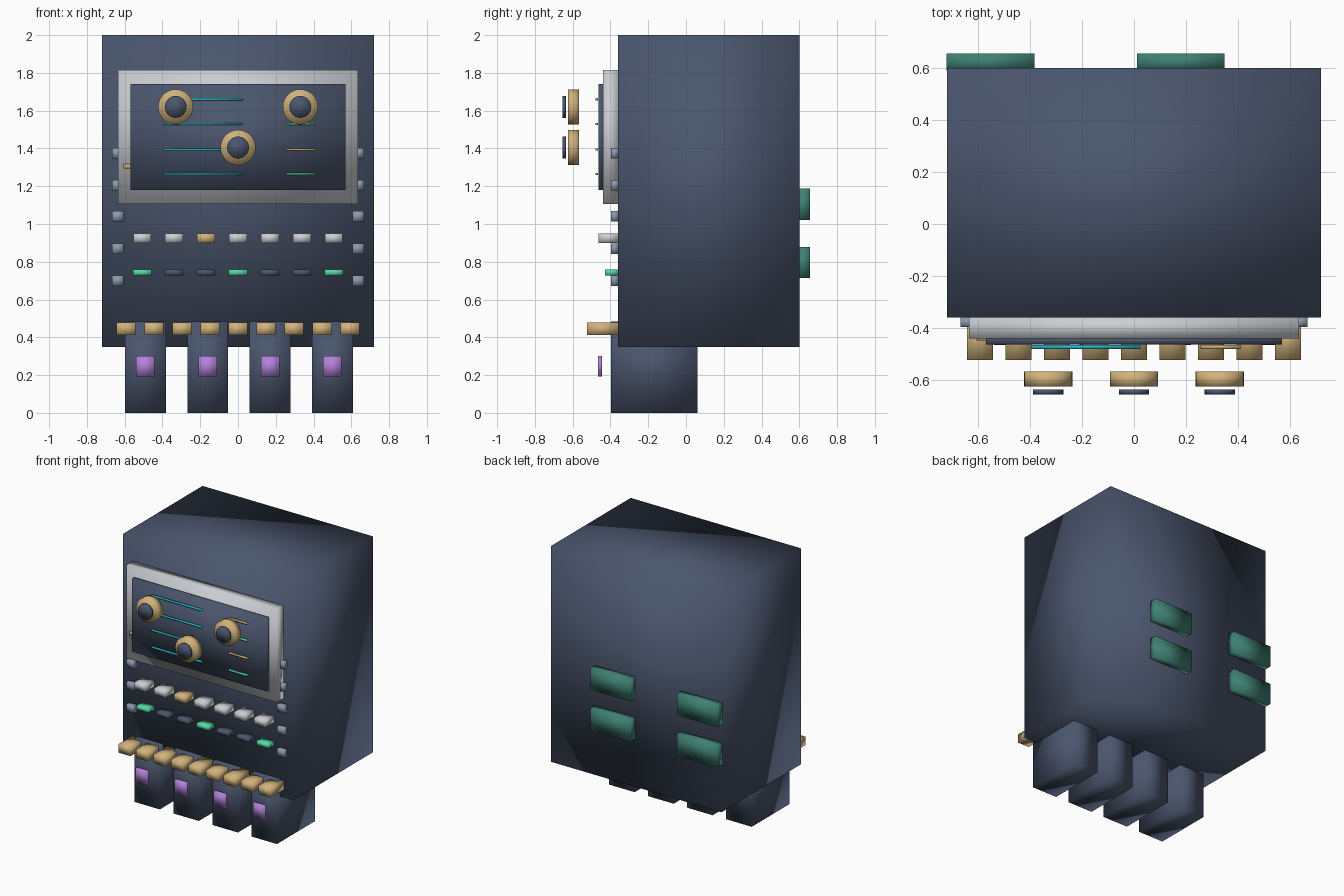
import bpy
from math import pi

default = bpy.data.objects.get("Cube")
if default:
    bpy.data.objects.remove(default, do_unlink=True)


def material(name, r, g, b):
    mat = bpy.data.materials.new(name)
    mat.use_nodes = True
    mat.diffuse_color = (r, g, b, 1)
    mat.node_tree.nodes["Principled BSDF"].inputs["Base Color"].default_value = (r, g, b, 1)
    return mat


navy = material("navy", 0.07, 0.093, 0.155)
silver = material("silver", 0.6, 0.62, 0.65)
steel = material("steel_blue", 0.26, 0.32, 0.42)
gold = material("gold", 0.64, 0.45, 0.2)
teal = material("teal", 0.05, 0.22, 0.17)
cyan = material("cyan", 0.02, 0.5, 0.58)
green = material("green", 0.09, 0.7, 0.38)
purple = material("purple", 0.45, 0.22, 0.7)


def finish(name, mat):
    # The soft gradients across each block come from full smooth shading
    obj = bpy.context.object
    obj.name = name
    obj.data.materials.append(mat)
    bpy.ops.object.shade_smooth()
    return obj


def box(name, mat, x, y, z):
    """Block from (min, max) ranges on each axis."""
    ranges = (x, y, z)
    bpy.ops.mesh.primitive_cube_add(size=1, location=[(a + b) / 2 for a, b in ranges])
    bpy.context.object.scale = [b - a for a, b in ranges]
    bpy.ops.object.transform_apply(location=False, rotation=False, scale=True)
    return finish(name, mat)


def around(centre, size):
    return (centre - size / 2, centre + size / 2)


def disc(name, mat, x, z, radius, y):
    bpy.ops.mesh.primitive_cylinder_add(
        vertices=32, radius=radius, depth=y[1] - y[0],
        location=(x, sum(y) / 2, z), rotation=(pi / 2, 0, 0))
    return finish(name, mat)


FRONT = -0.36

# Cabinet, screen frame and screen
box("cabinet", navy, (-0.72, 0.72), (FRONT, 0.6), (0.35, 2))
box("screen_frame", silver, (-0.635, 0.635), (-0.44, FRONT), (1.105, 1.815))
box("screen", navy, (-0.57, 0.57), (-0.463, -0.435), (1.18, 1.74))
box("screen_tab", gold, (-0.605, -0.5), (-0.448, -0.43), (1.293, 1.318))

# Lines on the screen
for i, z in enumerate((1.66, 1.53, 1.395, 1.265)):
    box(f"long_line_{i}", cyan, (-0.395, 0.025), (-0.48, -0.466), around(z, 0.012))
    box(f"short_line_{i}", green if i % 2 else gold,
        (0.255, 0.41), (-0.48, -0.466), around(z, 0.012))

# Knobs floating in front of the screen
for i, (x, z) in enumerate(((-0.33, 1.62), (0, 1.405), (0.33, 1.62))):
    disc(f"knob_{i}", gold, x, z, 0.093, (-0.626, -0.567))
    disc(f"knob_cap_{i}", navy, x, z, 0.058, (-0.655, -0.636))

# Rivets down both sides
for i, z in enumerate((1.375, 1.205, 1.04, 0.87, 0.7)):
    for side, x in (("right", -0.637), ("left", 0.637)):
        box(f"rivet_{side}_{i}", steel, around(x, 0.06), (-0.396, FRONT), around(z, 0.056))

# Push buttons with indicator lights below
for i in range(7):
    x = (i - 3) * 0.169
    box(f"button_{i}", gold if i == 2 else silver,
        around(x, 0.095), (-0.462, FRONT), around(0.925, 0.05))
    box(f"indicator_{i}", navy if i % 3 else green,
        around(x, 0.1), (-0.43, FRONT), around(0.743, 0.032))

# Row of keys
for i in range(9):
    box(f"key_{i}", gold, around((i - 4) * 0.148, 0.1), (-0.524, FRONT), around(0.445, 0.066))

# Legs with purple plates
for i, x in enumerate((-0.49, -0.16, 0.17, 0.5)):
    box(f"leg_{i}", navy, around(x, 0.216), (-0.398, 0.06), (0, 0.485))
    box(f"leg_plate_{i}", purple, around(x, 0.098), (-0.466, -0.444), (0.192, 0.3))

# Back panels
for column, x in enumerate((-0.552, 0.18)):
    for row, z in enumerate((0.797, 1.105)):
        box(f"back_panel_{column}_{row}", teal, around(x, 0.338), (0.59, 0.656), around(z, 0.165))
